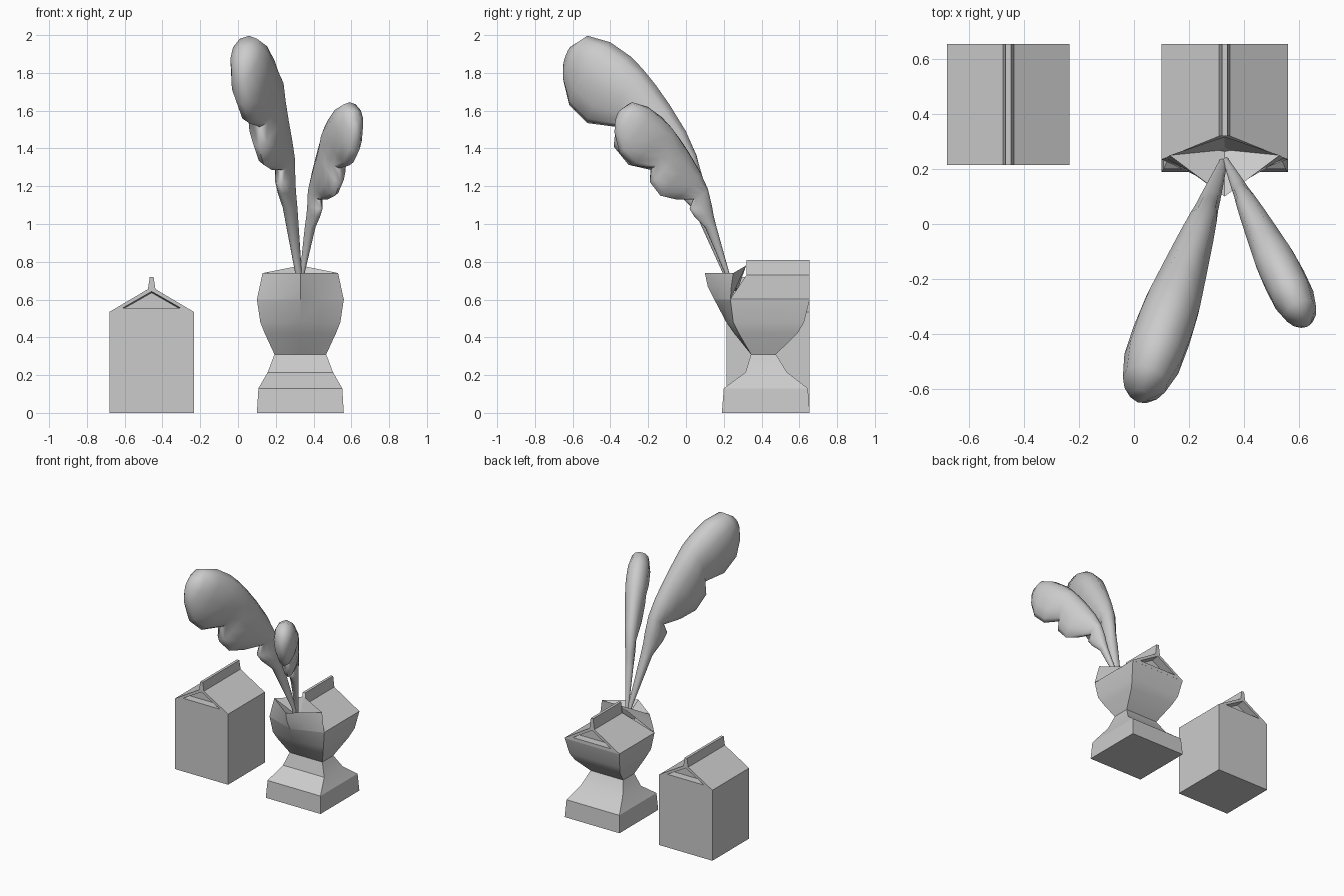
import bpy, math
from mathutils import Vector

if "Cube" in bpy.data.objects:
    bpy.data.objects.remove(bpy.data.objects["Cube"])


def make(name, verts, faces, angle=30):
    me = bpy.data.meshes.new(name)
    me.from_pydata([tuple(v) for v in verts], [], faces)
    ob = bpy.data.objects.new(name, me)
    bpy.context.collection.objects.link(ob)
    bpy.ops.object.select_all(action='DESELECT')
    ob.select_set(True)
    bpy.context.view_layer.objects.active = ob
    bpy.ops.object.mode_set(mode='EDIT')
    bpy.ops.mesh.select_all(action='SELECT')
    bpy.ops.mesh.normals_make_consistent(inside=False)
    bpy.ops.object.mode_set(mode='OBJECT')
    if angle:
        bpy.ops.object.shade_smooth_by_angle(angle=math.radians(angle))
    return ob


def loft(name, rings, cap_end=True, angle=30):
    n = len(rings[0])
    verts = [v for r in rings for v in r]
    faces = [(i * n + j, i * n + (j + 1) % n, (i + 1) * n + (j + 1) % n, (i + 1) * n + j)
             for i in range(len(rings) - 1) for j in range(n)]
    faces.append(tuple(range(n)))
    if cap_end:
        faces.append(tuple(range(len(verts) - n, len(verts))))
    return make(name, verts, faces, angle)


def gable_block(name, cx, h, z0, ze, zr, top, y_eave, y_ridge, yb, recess_front):
    """Gabled carton with a pinched fin and sunken triangular gable ends."""
    prof = [(-h, z0), (h, z0), (h, ze), (.02, zr), (.01, top), (-.01, top), (-.02, zr), (-h, ze)]
    front = [(cx + x, y_eave + (y_ridge - y_eave) * (abs(x) < .05), z) for x, z in prof]
    back = [(cx + x, yb, z) for x, z in prof]
    ob = loft(name, [front, back], angle=0)
    ends = [(yb, -1)] + ([(y_eave, 1)] if recess_front else [])
    for y, s in ends:
        def tri(d, k):
            return [(cx - (h - .065) * k, y + s * d, ze + .02),
                    (cx + (h - .065) * k, y + s * d, ze + .02),
                    (cx, y + s * d, ze + .02 + (zr - ze - .03) * k)]
        cut = loft("gable_cutter", [tri(-.02, 1), tri(.06, .9)], angle=0)
        mod = ob.modifiers.new("recess", 'BOOLEAN')
        mod.operation, mod.object, mod.solver = 'DIFFERENCE', cut, 'EXACT'
        bpy.context.view_layer.objects.active = ob
        bpy.ops.object.modifier_apply(modifier=mod.name)
        bpy.data.objects.remove(cut)
    return ob


# closed carton
gable_block("closed_carton", -.457, .223, 0, .535, .655, .72, .215, .215, .655, True)

# carved pedestal carton: rings of (z, half width, front corner y, front middle y, back y)
CX = .33


def ring(z, h, yc, ym, yb):
    return [(CX - h, yc, z), (CX - h / 2, (yc + ym) / 2, z), (CX, ym, z),
            (CX + h / 2, (yc + ym) / 2, z), (CX + h, yc, z), (CX + h, yb, z), (CX - h, yb, z)]


body = [(0, .23, .19, .19, .655), (.13, .222, .2, .2, .645), (.215, .173, .315, .315, .535),
        (.31, .137, .344, .344, .476), (.42, .188, .28, .255, .59),
        (.48, .212, .25, .213, .625), (.6, .23, .235, .15, .655)]
loft("pedestal_body", [ring(*r) for r in body], cap_end=False, angle=25)

# roof of the opened carton
gable_block("pedestal_roof", CX, .23, .598, .602, .73, .81, .235, .32, .655, False)

# opened spout: outer walls, inner bowl and the two side flaps
low = ring(.6, .23, .235, .15, 0)[:5]
mid = ring(.67, .215, .24, .115, 0)[:5]
rim = ring(.74, .2, .25, .1, 0)[:5]
verts = low + mid + rim + [(CX, .27, .64), (CX, .318, .78)]
faces = [(r * 5 + j, r * 5 + j + 1, r * 5 + j + 6, r * 5 + j + 5) for r in (0, 1) for j in range(4)]
faces += [(10 + j, 11 + j, 15) for j in range(4)]
faces += [(10, 15, 16), (14, 16, 15), (0, 5, 16), (5, 10, 16), (4, 16, 9), (9, 16, 14)]
make("spout", verts, faces, 25)

# plume sections: upper edge (u, z), lower edge (u, z), half thickness
plume = [((.0, -.06), (.02, -.06), .012), ((.015, .02), (.035, .01), .014),
         ((.10, .27), (.165, .26), .03), ((.115, .33), (.235, .32), .034),
         ((.125, .38), (.265, .36), .037), ((.155, .47), (.24, .41), .041),
         ((.2, .56), (.35, .41), .052), ((.27, .66), (.45, .43), .064),
         ((.33, .735), (.515, .5), .073), ((.39, .80), (.5, .575), .079),
         ((.44, .845), (.63, .59), .084), ((.53, .9), (.71, .66), .082),
         ((.63, .925), (.735, .75), .064), ((.70, .885), (.735, .81), .026)]


def make_plume(name, heading, scale):
    d = Vector((*heading, 0)).normalized()
    side = Vector((-d.y, d.x, 0))
    base = Vector((CX, .24, .72))
    rings = []
    for a, b, t in plume:
        pts = []
        for k in range(12):
            ang = 2 * math.pi * k / 12
            f = (1 - math.cos(ang)) / 2
            u, z = a[0] + (b[0] - a[0]) * f, a[1] + (b[1] - a[1]) * f
            w = t * math.sin(ang) * (1.12 - .4 * f)
            pts.append(base + (d * u * .93 + side * w + Vector((0, 0, z))) * scale)
        rings.append(pts)
    loft(name, rings, angle=60)


make_plume("large_plume", (-.31, -.87), 1.38)
make_plume("small_plume", (.3, -.61), 1.0)
